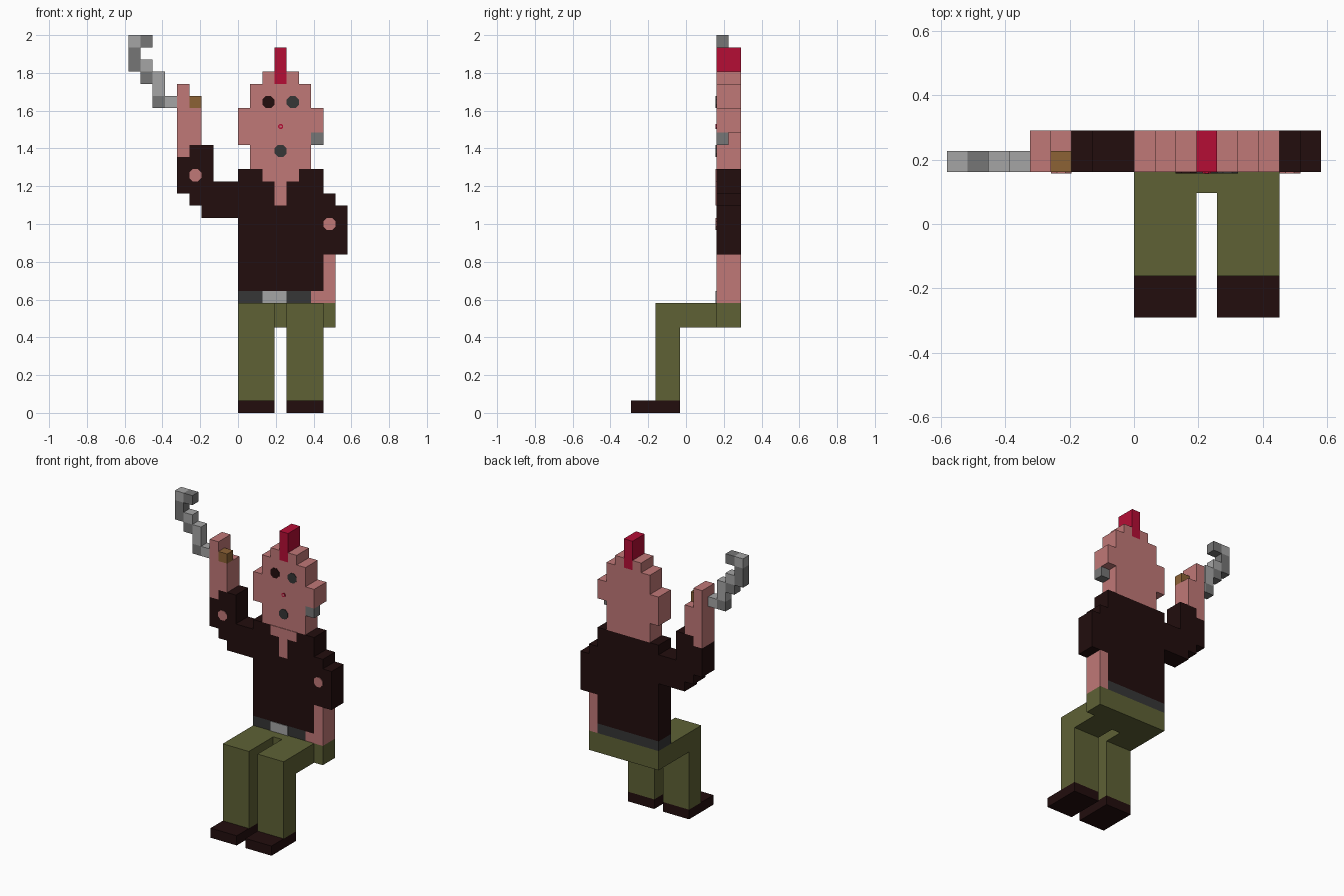
import bpy, bmesh, math
from mathutils import Matrix, Vector

default = bpy.data.objects.get("Cube")
if default:
    bpy.data.objects.remove(default, do_unlink=True)

UNIT = 2 / 31                       # edge length of one block
FRONT, MID, BACK = 2.5, 3.5, 4.5    # depth layers of the flat upper body
PLATE = 0.06                        # thickness of painted details, in blocks


def material(name, red, green, blue):
    """Flat colour from display values, stored as linear."""
    linear = [((c / 255 + 0.055) / 1.055) ** 2.4 for c in (red, green, blue)]
    mat = bpy.data.materials.new(name)
    mat.use_nodes = True
    mat.diffuse_color = (*linear, 1)
    shader = mat.node_tree.nodes["Principled BSDF"]
    shader.inputs["Base Color"].default_value = (*linear, 1)
    shader.inputs["Roughness"].default_value = 0.9
    return mat


skin = material("skin pink", 192, 120, 119)
cloth = material("shirt black", 34, 13, 13)
olive = material("trouser olive", 94, 97, 53)
steel = material("light steel", 165, 165, 165)
iron = material("dark steel", 118, 118, 118)
charcoal = material("charcoal", 54, 54, 54)
crimson = material("crimson", 181, 13, 53)
wood = material("wood brown", 140, 98, 53)


def finish(name, bm, mat):
    bmesh.ops.recalc_face_normals(bm, faces=bm.faces)
    mesh = bpy.data.meshes.new(name)
    bm.to_mesh(mesh)
    bm.free()
    mesh.materials.append(mat)
    obj = bpy.data.objects.new(name, mesh)
    bpy.context.collection.objects.link(obj)
    return obj


def slab(name, mat, steps, near=FRONT, far=BACK, sideways=False):
    """Extrude a stepped outline; steps alternate across and up values.
    The outline lies in XZ, or in YZ when sideways."""
    bm = bmesh.new()
    corners = []
    for i in range(0, len(steps), 2):
        corners += [(steps[i], steps[i - 1]), (steps[i], steps[i + 1])]

    def place(across, up, depth):
        if sideways:
            return Vector((depth, across, up)) * UNIT
        return Vector((across, depth, up)) * UNIT

    face = bm.faces.new([bm.verts.new(place(a, u, near)) for a, u in corners])
    result = bmesh.ops.extrude_face_region(bm, geom=[face])
    moved = [v for v in result["geom"] if isinstance(v, bmesh.types.BMVert)]
    bmesh.ops.translate(bm, verts=moved, vec=place(0, 0, far - near))
    return finish(name, bm, mat)


def box(name, mat, left, right, low, high, near=FRONT, far=BACK):
    return slab(name, mat, (left, low, right, high), near, far)


def spot(name, mat, x, z, radius=0.5, layer=1):
    """Thin octagon lying on the front surface."""
    bm = bmesh.new()
    thick = PLATE * layer
    size = radius / math.cos(math.pi / 8)
    spin = (Matrix.Translation(Vector((x, FRONT - thick / 2, z)) * UNIT)
            @ Matrix.Rotation(math.pi / 2, 4, "X")
            @ Matrix.Rotation(math.pi / 8, 4, "Z"))
    bmesh.ops.create_cone(bm, cap_ends=True, segments=8, radius1=size * UNIT,
                          radius2=size * UNIT, depth=thick * UNIT, matrix=spin)
    return finish(name, bm, mat)


# Seated legs and boots
for side, start in (("right", 0), ("left", 4)):
    slab(side + "_leg", olive, (-FRONT, 1, -0.5, 7, FRONT, 9),
         start, start + 3, sideways=True)
    box(side + "_boot", cloth, start, start + 3, 0, 1, -BACK, -0.5)
box("pelvis", olive, 0, 8, 7, 9)
box("crotch", olive, 3, 4, 7, 9, 1.5, FRONT)

# Belt and buckle
box("belt", charcoal, 0, 6, 9, 10)
box("belt_back_end", charcoal, 6, 7, 9, 10, MID, BACK)
box("buckle", steel, 2, 4, 9, 10, FRONT - PLATE, FRONT)

# Shirt with both sleeves, and open collar
slab("shirt", cloth, (0, 10, 7, 13, 9, 17, 8, 18, 7, 20, 0, 19,
                      -2, 22, -4, 21, -5, 18, -4, 17, -3, 16))
slab("open_collar", skin, (3, 17, 4, 19, 5, 20, 2, 19), FRONT - PLATE, FRONT)
spot("right_elbow_hole", skin, -3.5, 19.5)
spot("left_elbow_hole", skin, 7.5, 15.5)

# Bare forearms and hands
slab("right_forearm", skin, (-5, 21, -4, 22, -3, 25, -4, 27))
box("left_forearm", skin, 7, 8, 9, 13)
box("left_hand", skin, 6, 7, 9, 10, FRONT, MID)

# Head with hair crest and earring
slab("head", skin, (1, 20, 6, 23, 7, 25, 6, 27, 5, 28, 4, 27,
                    3, 28, 2, 27, 1, 25, 0, 22))
box("hair_crest", crimson, 3, 4, 27, 30)
box("earring", iron, 6, 7, 22, 23, FRONT, MID)

# Face
spot("right_eye", cloth, 2.5, 25.5)
spot("left_eye", charcoal, 4.5, 25.5)
spot("mouth", charcoal, 3.5, 21.5)
spot("nose_ring", crimson, 3.5, 23.5, 0.2)
spot("nose_ring_center", skin, 3.5, 23.5, 0.1, layer=1.5)

# Handle and swinging chain of alternating links
box("handle", wood, -4, -3, 25, 26, FRONT, MID)
links = ((-6, 25, 1, steel), (-7, 25, 1, iron), (-7, 26, 2, steel),
         (-8, 27, 1, iron), (-8, 28, 1, steel), (-9, 28, 2, iron),
         (-9, 30, 1, steel), (-8, 30, 1, iron))
for number, (x, z, height, mat) in enumerate(links):
    box(f"chain_link_{number}", mat, x, x + 1, z, z + height, FRONT, MID)
